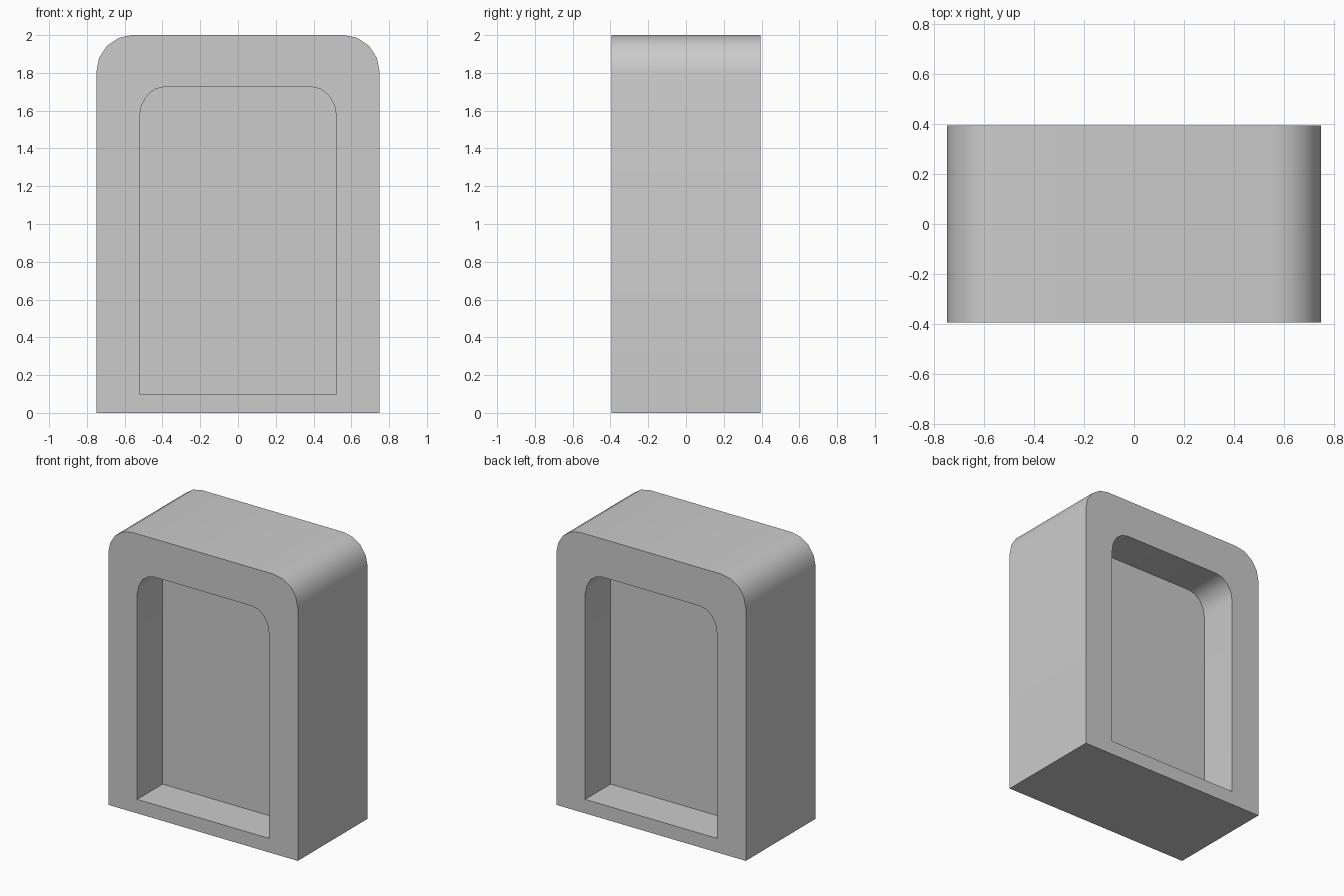
import bpy, bmesh, math

if "Cube" in bpy.data.objects:
    bpy.data.objects.remove(bpy.data.objects["Cube"])

HALF_DEPTH = 0.395
RECESS = 0.287


def arch(half_w, z0, z1, rx, rz, segs=4):
    """Outline of a panel with square bottom and rounded top corners."""
    pts = [(-half_w, z0), (half_w, z0)]
    for i in range(segs + 1):
        a = math.pi / 2 * i / segs
        pts.append((half_w - rx + rx * math.cos(a), z1 - rz + rz * math.sin(a)))
    return pts + [(-x, z) for x, z in reversed(pts[2:])]


outer = arch(0.75, 0.0, 2.0, 0.19, 0.195)
inner = arch(0.521, 0.1, 1.727, 0.137, 0.157)

bm = bmesh.new()


def ring(pts, y):
    return [bm.verts.new((x, y, z)) for x, z in pts]


def bridge(a, b):
    n = len(a)
    for i in range(n):
        j = (i + 1) % n
        bm.faces.new((a[i], a[j], b[j], b[i]))


# Front recess floor, recess wall, rim, outer shell, then the same at the back
d = HALF_DEPTH
rings = [ring(inner, -d + RECESS), ring(inner, -d), ring(outer, -d),
         ring(outer, d), ring(inner, d), ring(inner, d - RECESS)]
for a, b in zip(rings, rings[1:]):
    bridge(a, b)
bm.faces.new(rings[0])
bm.faces.new(rings[-1])
bmesh.ops.recalc_face_normals(bm, faces=bm.faces)

mesh = bpy.data.meshes.new("recessed_block")
bm.to_mesh(mesh)
bm.free()
block = bpy.data.objects.new("recessed_block", mesh)
bpy.context.collection.objects.link(block)

# Smooth rounded corners, sharp edges elsewhere
bpy.context.view_layer.objects.active = block
block.select_set(True)
bpy.ops.object.shade_smooth_by_angle(angle=math.radians(35))
